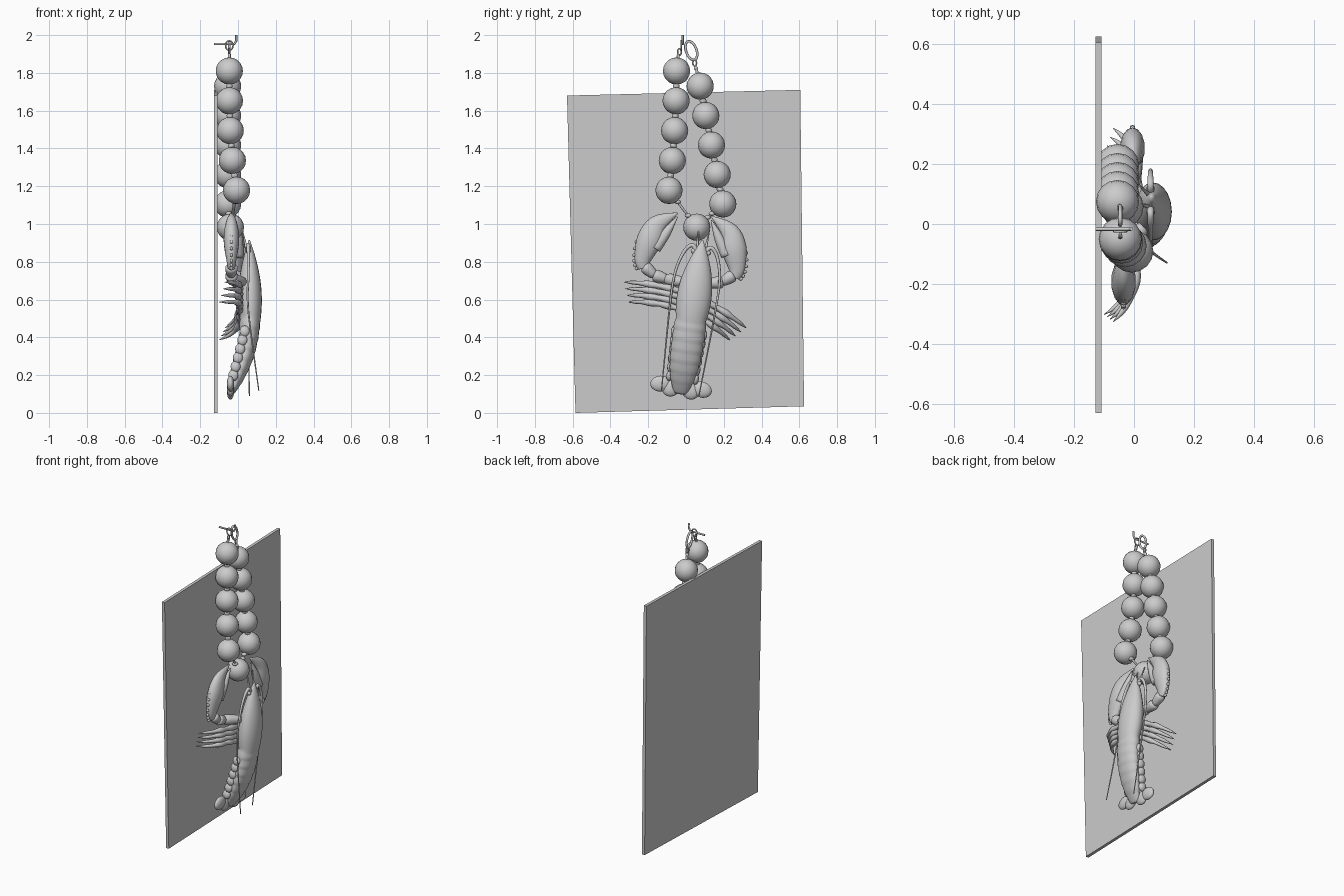
import bpy, bmesh, math
from mathutils import Vector, Matrix

cube = bpy.data.objects.get("Cube")
if cube:
    bpy.data.objects.remove(cube, do_unlink=True)

material = bpy.data.materials.new("plain_grey")
material.use_nodes = True
grey = (.6, .6, .6, 1)
material.diffuse_color = grey
material.node_tree.nodes["Principled BSDF"].inputs["Base Color"].default_value = grey


def frame(y, z, tilt):
    """Local frame of a symmetric group of parts, leaning in the board plane."""
    return Matrix.Translation((0, y, z)) @ Matrix.Rotation(-tilt, 4, 'X')


world = Matrix.Identity(4)
body_frame = frame(.03, .52, .145)
claw_frame = frame(.03, .89, .1)
leg_frame = frame(0, .58, .36)


def finish(name, bm, place=world, smooth=True):
    bmesh.ops.recalc_face_normals(bm, faces=bm.faces)
    mesh = bpy.data.meshes.new(name)
    bm.to_mesh(mesh)
    bm.free()
    mesh.materials.append(material)
    mesh.polygons.foreach_set("use_smooth", [smooth] * len(mesh.polygons))
    obj = bpy.data.objects.new(name, mesh)
    obj.matrix_world = place
    bpy.context.collection.objects.link(obj)


def spline(points, steps):
    """Catmull-Rom interpolation of tuples of any length."""
    result = []
    for i in range(len(points) - 1):
        before, after = points[max(i - 1, 0)], points[min(i + 2, len(points) - 1)]
        for step in range(steps):
            t = step / steps
            result.append([b + t * ((c - a) + t * ((2 * a - 5 * b + 4 * c - d)
                           + t * (3 * b - a - 3 * c + d))) / 2
                           for a, b, c, d in zip(before, points[i], points[i + 1], after)])
    return result + [list(points[-1])]


def loft(name, stations, place=world, sides=10, steps=4):
    """Skin elliptical rings; a station is x, y, z, half width, half depth."""
    stations = spline(stations, steps)
    bm = bmesh.new()
    rings = []
    for i, (x, y, z, width, depth) in enumerate(stations):
        before = Vector(stations[max(i - 1, 0)][:3])
        after = Vector(stations[min(i + 1, len(stations) - 1)][:3])
        tangent = (after - before).normalized()
        across = tangent.cross(Vector((1, 0, 0))).normalized()
        outward = across.cross(tangent)
        ring_verts = []
        for j in range(sides):
            angle = j * math.tau / sides
            offset = across * width * math.cos(angle) + outward * depth * math.sin(angle)
            ring_verts.append(bm.verts.new(Vector((x, y, z)) + offset))
        rings.append(ring_verts)
    for lower, upper in zip(rings, rings[1:]):
        for j in range(sides):
            k = (j + 1) % sides
            bm.faces.new((lower[j], lower[k], upper[k], upper[j]))
    bm.faces.new(rings[0])
    bm.faces.new(rings[-1])
    finish(name, bm, place)


def ball(name, location, size, place=world, segments=10, tilt=0):
    bm = bmesh.new()
    shape = Matrix.Translation(location) @ Matrix.Rotation(tilt, 4, 'X') @ Matrix.Diagonal((*size, 1))
    bmesh.ops.create_uvsphere(bm, u_segments=segments, v_segments=segments * 2 // 3, radius=1, matrix=shape)
    finish(name, bm, place)


def wire(name, points, radius, cyclic=False):
    curve = bpy.data.curves.new(name, 'CURVE')
    curve.dimensions = '3D'
    curve.bevel_depth = radius
    curve.bevel_resolution = 2
    curve.use_fill_caps = True
    path = curve.splines.new('POLY')
    path.points.add(len(points) - 1)
    for point, location in zip(path.points, points):
        point.co = (*location, 1)
    path.use_cyclic_u = cyclic
    curve.materials.append(material)
    bpy.context.collection.objects.link(bpy.data.objects.new(name, curve))


def link(name, y, z, width, height, radius, turn=0, tilt=0):
    """Oval wire loop, turned about the vertical and tilted."""
    pose = Matrix.Translation((bead_x, y, z)) @ Matrix.Rotation(turn, 4, 'Z') @ Matrix.Rotation(tilt, 4, 'X')
    angles = [i * math.tau / 16 for i in range(16)]
    wire(name, [pose @ Vector((0, width * math.cos(a), height * math.sin(a))) for a in angles], radius, True)


# Backing board
bm = bmesh.new()
corners = [(-.63, 1.68), (.605, 1.71), (.625, .035), (-.585, 0)]
board = bm.faces.new([bm.verts.new((-.128, y, z)) for y, z in corners])
extruded = bmesh.ops.extrude_face_region(bm, geom=[board])["geom"]
bmesh.ops.translate(bm, vec=(.02, 0, 0), verts=[v for v in extruded if isinstance(v, bmesh.types.BMVert)])
finish("backing_board", bm, smooth=False)

# Two strands of beads meeting at a middle bead, with cord and spacers
bead_x = -.046
front_strand = [Vector((bead_x + .0006 * i ** 3, -.05 - .0025 * i ** 2, 1.81 - .158 * i)) for i in range(5)]
rear_strand = [Vector((-.055, .075 + .03 * i, 1.73 - .156 * i)) for i in range(5)]
beads = front_strand + [Vector((-.04, .057, .983))] + rear_strand[::-1]
for bead in beads:
    ball("bead", bead, (.072,) * 3, segments=16)
wire("strand_cord", [(bead_x, -.04, 1.9)] + beads + [(bead_x, .055, 1.82)], .008)
for start, end in zip(beads, beads[1:]):
    reach = (end - start).normalized() * .077
    for spot in (start + reach, end - reach):
        ball("spacer", spot, (.018, .018, .012))

# Hook, clasp and chain links
wire("wall_hook", [(-.128, -.017, 1.953), (-.02, -.017, 1.953),
                   (-.009, -.017, 1.97), (-.009, -.017, 2)], .006)
link("hook_link", -.025, 1.945, .02, .025, .004, turn=math.pi / 2)
link("strand_link", -.035, 1.91, .01, .018, .004)
link("clasp_body", .028, 1.918, .028, .052, .007, tilt=.35)
link("clasp_link", .046, 1.852, .01, .016, .004)
ball("clasp_end", (bead_x, .052, 1.825), (.011,) * 3)

# Shell: swelling carapace, then a ridged abdomen that curls towards the board
shell = [(.06, 0, .4, .003, .003)]
for i in range(1, 21):
    t = i / 20
    width = .092 * math.sin(t * math.pi * .68) ** .85
    shell.append((.06 + .005 * t, 0, .4 - .43 * t, width, width * .68))
for i in range(1, 36):
    t = i / 35
    width = .085 * (1 - .6 * t ** 4) * (.97 + .06 * (t * 7 % 1))
    shell.append((.062 - .097 * t * t, 0, -.03 - .39 * t, width, width * (.66 - .25 * t)))
loft("shell", shell, body_frame, sides=20, steps=1)

for side in (-1, 1):
    # Side plates, tail lobes, eye and feeler
    for i in range(6):
        ball("side_plate", (.035 - .012 * i, side * (.08 - .002 * i), -.1 - .047 * i),
             (.028, .017, .03), body_frame)
    ball("outer_tail_lobe", (-.04, side * .11, -.385), (.02, .055, .042), body_frame, 14, side * -.2)
    ball("inner_tail_lobe", (-.04, side * .05, -.4), (.02, .05, .043), body_frame, 14, side * -.7)
    ball("eye", (.055, side * .04, .335), (.014,) * 3, body_frame)
    loft("feeler", [(.05, side * .02, .33, .009, .009), (.02, side * .03, .46, .002, .002)], body_frame)

    # Long antenna sweeping back beside the body
    sweep = [(.02, .33), (.05, .365), (.09, .32), (.12, .2), (.12, 0), (.1, -.42)]
    antenna = []
    for i, (out, up) in enumerate(sweep):
        radius = .013 - .002 * i
        antenna.append((.055 if i < 5 else .085 - side * .025, side * out, up, radius, radius))
    loft("antenna", antenna, body_frame, steps=8)

    # Claw: palm with long finger, hinged finger, bumps and teeth
    claw_x = -.02 + side * .015
    palm = [(.24, -.15, .03), (.25, -.1, .045), (.225, 0, .067), (.19, .09, .05), (.09, .16, .004)]
    finger = [(.19, -.04, .03), (.14, .05, .025), (.09, .14, .003)]
    loft("claw_palm", [(claw_x, side * out, up, w, w * .62) for out, up, w in palm], claw_frame, 14, 5)
    loft("claw_finger", [(claw_x + .01, side * out, up, w, w * .85) for out, up, w in finger], claw_frame)
    for out, up, w in spline(palm, 3)[1:8]:
        ball("claw_bump", (claw_x, side * (out + w), up - .015), (.01,) * 3, claw_frame, 6)
    for out, up, w in spline(finger, 4)[3:-1]:
        ball("claw_tooth", (claw_x, side * (out + w), up), (.008,) * 3, claw_frame, 6)

    # Jointed arm
    joints = [(claw_x, .235, -.14), (claw_x, .18, -.18), (claw_x, .11, -.195), (.03, .02, -.2)]
    joints = [Vector((x, side * out, up)) for x, out, up in joints]
    for start, end in zip(joints, joints[1:]):
        bulge = [(-.1, .012), (.1, .033), (.9, .025), (1.1, .01)]
        loft("arm_segment", [(*start.lerp(end, t), w, w) for t, w in bulge], claw_frame)

    # Four walking legs, drooping outwards with knobbly joints and hooked tips
    for row in range(4):
        leg = []
        for i in range(25):
            t = i / 24
            radius = .018 * (1 - t ** 6) * (.9 + .15 * math.cos(t * 20)) + .001
            leg.append((.01 - (.08 + .01 * row) * t ** 5, side * (.345 - .02 * row) * t,
                        .05 - .03 * row - .06 * t * t, radius, radius))
        loft("walking_leg", leg, leg_frame, 8, 1)
